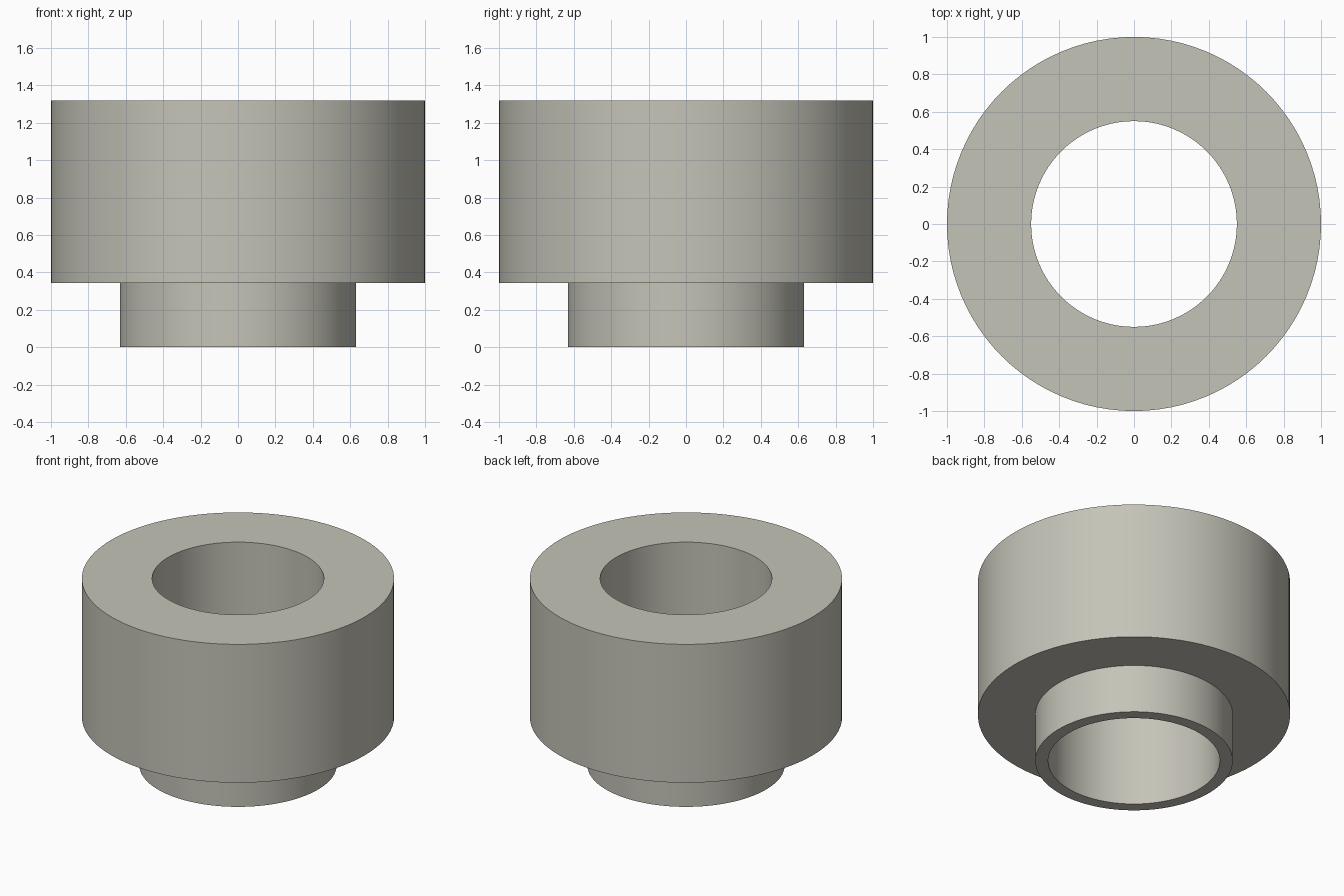
import bpy, bmesh, math

if "Cube" in bpy.data.objects:
    bpy.data.objects.remove(bpy.data.objects["Cube"])

SEGMENTS = 96

# Warm grey metal
metal = bpy.data.materials.new("warm_grey")
metal.diffuse_color = (0.56, 0.55, 0.48, 1.0)
metal.use_nodes = True
metal.node_tree.nodes["Principled BSDF"].inputs["Base Color"].default_value = metal.diffuse_color


def revolve(name, profile):
    """Spin a closed (radius, height) profile around the z axis."""
    bm = bmesh.new()
    rings = []
    for r, z in profile:
        rings.append([bm.verts.new((r * math.cos(2 * math.pi * i / SEGMENTS),
                                    r * math.sin(2 * math.pi * i / SEGMENTS), z))
                      for i in range(SEGMENTS)])
    for k, lower in enumerate(rings):
        upper = rings[(k + 1) % len(rings)]
        for i in range(SEGMENTS):
            j = (i + 1) % SEGMENTS
            bm.faces.new((lower[i], lower[j], upper[j], upper[i]))
    bmesh.ops.recalc_face_normals(bm, faces=bm.faces)
    mesh = bpy.data.meshes.new(name)
    bm.to_mesh(mesh)
    bm.free()
    mesh.materials.append(metal)
    obj = bpy.data.objects.new(name, mesh)
    bpy.context.collection.objects.link(obj)
    bpy.context.view_layer.objects.active = obj
    obj.select_set(True)
    bpy.ops.object.shade_smooth_by_angle(angle=math.radians(30))
    return obj


# Stepped bushing: wide body above a narrow collar, with a straight through bore
BORE, COLLAR, BODY = 0.55, 0.632, 1.0
STEP, TOP = 0.342, 1.32
revolve("stepped_bushing", [(BORE, 0), (COLLAR, 0), (COLLAR, STEP),
                            (BODY, STEP), (BODY, TOP), (BORE, TOP)])
